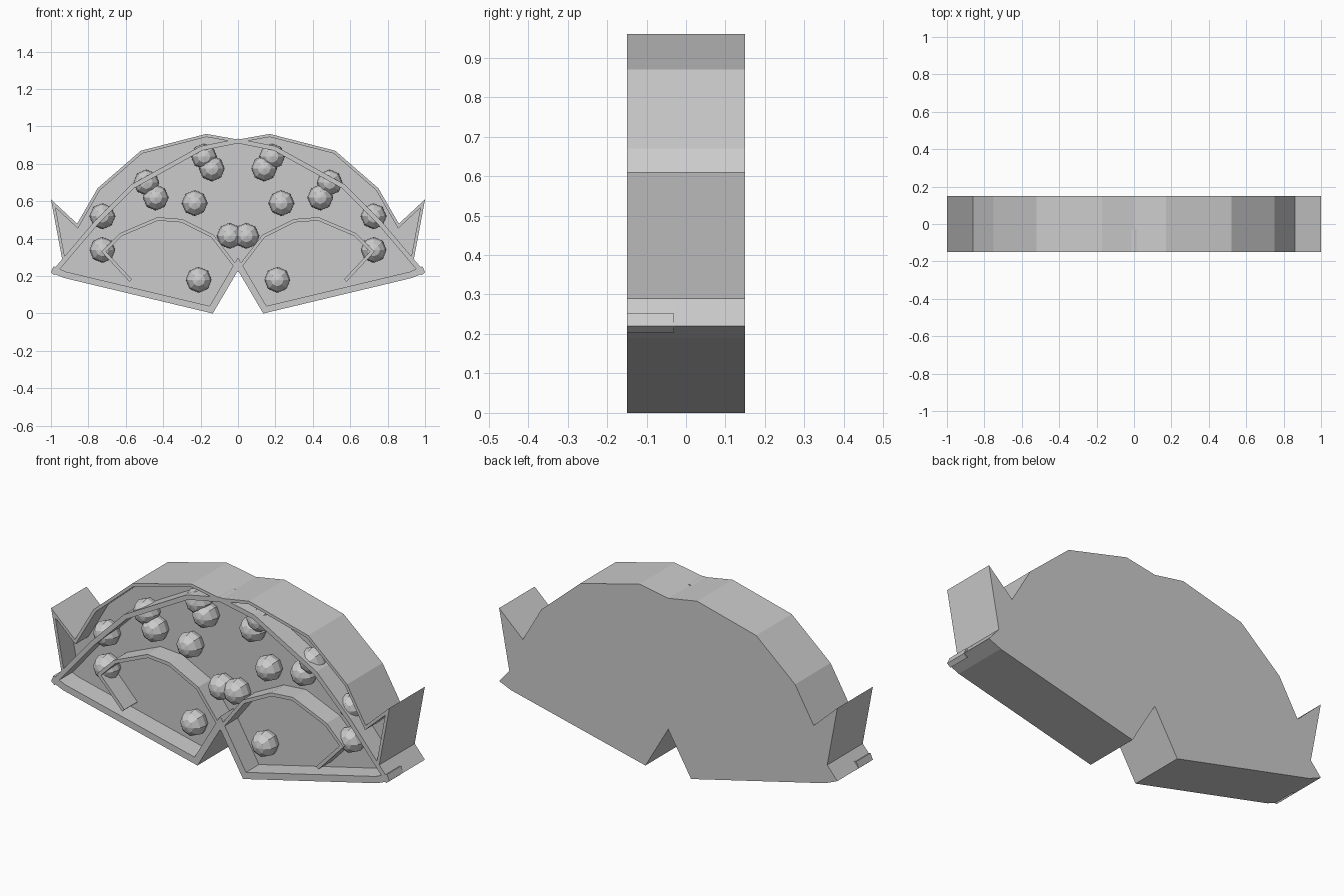
import bpy, bmesh
from mathutils import Vector, Matrix

if "Cube" in bpy.data.objects:
    bpy.data.objects.remove(bpy.data.objects["Cube"])

FRONT, FLOOR, BACK = -0.15, -0.04, 0.15


def finish(bm, name, mirror=False):
    bmesh.ops.recalc_face_normals(bm, faces=bm.faces)
    me = bpy.data.meshes.new(name)
    bm.to_mesh(me)
    bm.free()
    ob = bpy.data.objects.new(name, me)
    bpy.context.collection.objects.link(ob)
    if mirror:
        ob.modifiers.new("Mirror", 'MIRROR').use_axis[0] = True
    return ob


def prism(name, pts, y0, y1):
    bm = bmesh.new()
    face = bm.faces.new([bm.verts.new((x, y0, z)) for x, z in pts])
    ext = bmesh.ops.extrude_face_region(bm, geom=[face], use_keep_orig=True)
    moved = [g for g in ext["geom"] if isinstance(g, bmesh.types.BMVert)]
    bmesh.ops.translate(bm, verts=moved, vec=(0, y1 - y0, 0))
    bmesh.ops.triangulate(bm, faces=[f for f in bm.faces if len(f.verts) > 4])
    return finish(bm, name)


def wall(name, pts, width):
    """Mitred wall running along pts, thickened to the right of travel, mirrored in x."""
    p = [Vector(q) for q in pts]
    normals = []
    for a, b in zip(p, p[1:]):
        d = (b - a).normalized()
        normals.append(Vector((d.y, -d.x)))
    inner = []
    for i, q in enumerate(p):
        n0, n1 = normals[max(i - 1, 0)], normals[min(i, len(normals) - 1)]
        r = q + (n0 + n1) * (width / (1 + n0.dot(n1)))
        if abs(q.x) < 1e-6:   # keep ends on the centre plane
            n = normals[-1] if i else normals[0]
            r = Vector((0, q.y + width / n.y)) if abs(n.y) > 0.3 else r
        inner.append(r)
    bm = bmesh.new()
    rings = []
    for a, b in zip(p, inner):
        rings.append([bm.verts.new((v.x, y, v.y)) for v, y in
                      ((a, FRONT), (b, FRONT), (b, FLOOR + .01), (a, FLOOR + .01))])
    for r, s in zip(rings, rings[1:]):
        for k in range(4):
            bm.faces.new((r[k], r[(k + 1) % 4], s[(k + 1) % 4], s[k]))
    bm.faces.new(rings[0])
    bm.faces.new(rings[-1])
    return finish(bm, name, True)


# half outline, bottom notch clockwise up to the crown
lower = [(0, .23), (-.135, 0), (-.93, .19), (-1, .22)]
upper = [(-.94, .29), (-1, .61), (-.86, .48), (-.75, .67), (-.52, .87), (-.17, .96), (0, .93)]
half = lower + upper

# solid backing plate
prism("backing_plate", half + [(-x, z) for x, z in half[-2:0:-1]], FLOOR, BACK)

# raised rims and dividing walls
wall("lower_rim", lower, 0.035)
wall("upper_rim", upper, 0.016)
wall("inner_arch", [(-1, .22), (-.77, .49), (-.57, .69), (-.2, .895), (0, .935)], 0.025)
wall("chamber_arch", [(-.58, .17), (-.73, .33), (-.63, .43), (-.43, .515), (-.3, .505),
                      (-.13, .42), (0, .25)], 0.018)

# faceted beads with poles facing front
beads = [(.725, .52), (.725, .34), (.49, .70), (.44, .62), (.232, .59),
         (.182, .84), (.14, .775), (.045, .415), (.21, .18)]
bm = bmesh.new()
turn = Matrix.Rotation(1.5707963, 4, 'X')
for x, z in beads:
    bmesh.ops.create_uvsphere(bm, u_segments=8, v_segments=6, radius=0.069,
                              matrix=Matrix.Translation((x, -0.07, z)) @ turn)
finish(bm, "beads", True)
